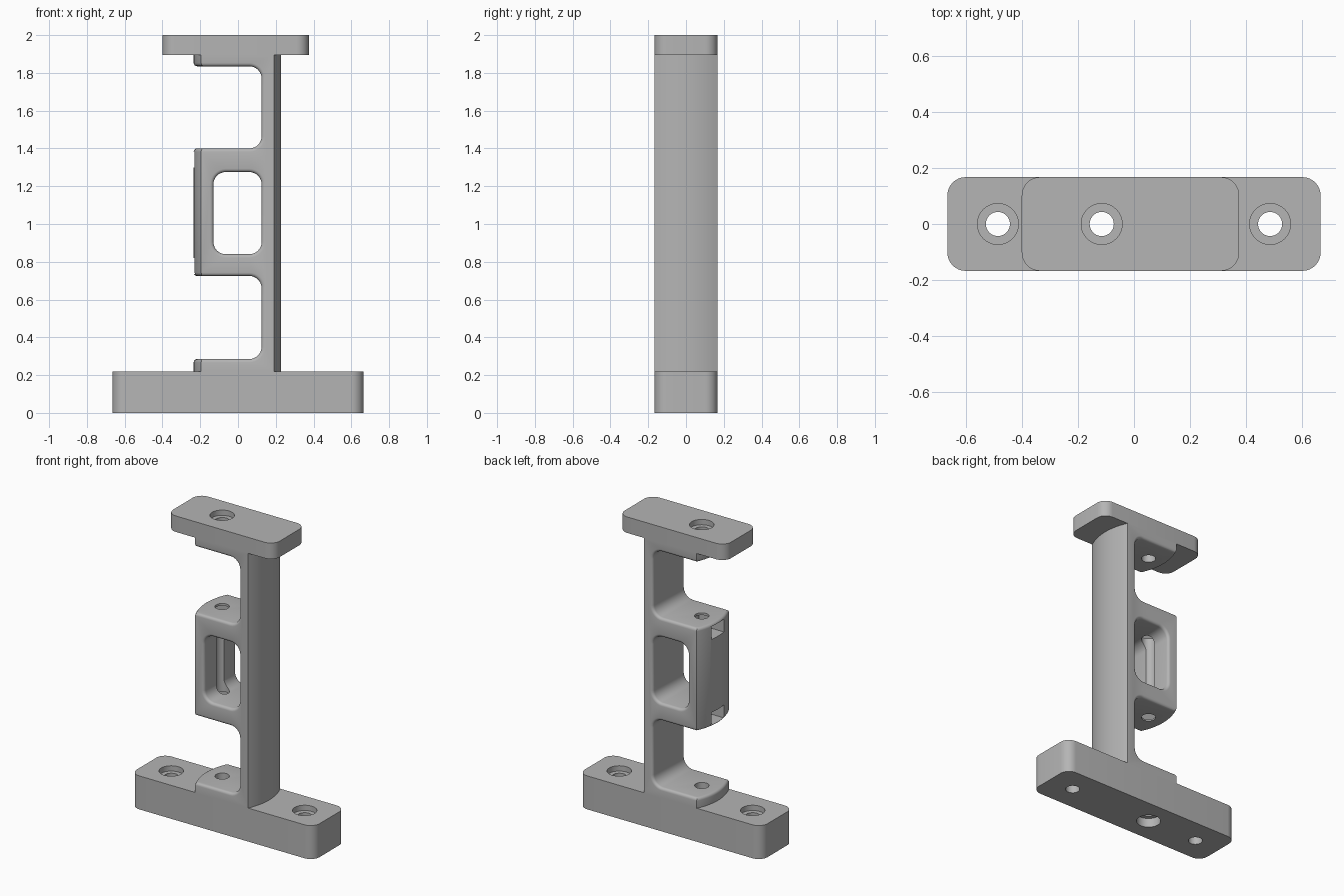
import bpy, bmesh, math
from mathutils import Vector

if "Cube" in bpy.data.objects:
    bpy.data.objects.remove(bpy.data.objects["Cube"])

HALF = 0.167                 # half depth of every part
BORE_X = -0.115              # axis of the long vertical bore
grey = bpy.data.materials.new("grey")
grey.diffuse_color = (0.46, 0.46, 0.46, 1)
grey.use_nodes = True
grey.node_tree.nodes["Principled BSDF"].inputs["Base Color"].default_value = grey.diffuse_color


def rounded_rect(x0, x1, y0, y1, r, n=8):
    """Counter-clockwise outline with rounded corners."""
    pts = []
    corners = [(x1 - r, y1 - r), (x0 + r, y1 - r), (x0 + r, y0 + r), (x1 - r, y0 + r)]
    for k, (cx, cy) in enumerate(corners):
        for i in range(n + 1):
            a = (k + i / n) * math.pi / 2
            pts.append((cx + r * math.cos(a), cy + r * math.sin(a)))
    return pts


def circle(cx, cy, r, n=40):
    return [(cx + r * math.cos(2 * math.pi * i / n), cy + r * math.sin(2 * math.pi * i / n))
            for i in range(n)]


def prism(name, outline, lo, hi, along_y=False):
    """Extrude an outline along z, or an x-z outline along y."""
    bm = bmesh.new()
    place = (lambda u, v, w: (u, w, v)) if along_y else (lambda u, v, w: (u, v, w))
    a = [bm.verts.new(place(u, v, lo)) for u, v in outline]
    b = [bm.verts.new(place(u, v, hi)) for u, v in outline]
    bm.faces.new(a)
    bm.faces.new(b)
    for i in range(len(a)):
        j = (i + 1) % len(a)
        bm.faces.new((a[i], a[j], b[j], b[i]))
    bmesh.ops.recalc_face_normals(bm, faces=bm.faces)
    mesh = bpy.data.meshes.new(name)
    bm.to_mesh(mesh)
    bm.free()
    mesh.materials.append(grey)
    ob = bpy.data.objects.new(name, mesh)
    bpy.context.collection.objects.link(ob)
    return ob


def activate(ob):
    bpy.ops.object.select_all(action='DESELECT')
    ob.select_set(True)
    bpy.context.view_layer.objects.active = ob


def cut(ob, cutter):
    """Subtract a cutter and remove it."""
    mod = ob.modifiers.new("cut", 'BOOLEAN')
    mod.operation, mod.solver, mod.object = 'DIFFERENCE', 'EXACT', cutter
    activate(ob)
    bpy.ops.object.modifier_apply(modifier=mod.name)
    bpy.data.objects.remove(cutter, do_unlink=True)


def drill(ob, x, r, lo, hi):
    cut(ob, prism("drill", circle(x, 0, r), lo, hi))


# Base plate: two screw holes from above, one bore counterbored from below
base = prism("base_plate", rounded_rect(-0.665, 0.665, -HALF, HALF, 0.065), 0, 0.22)
for x in (-0.485, 0.485):
    drill(base, x, 0.043, -0.1, 0.4)
    drill(base, x, 0.073, 0.185, 0.4)
drill(base, BORE_X, 0.043, -0.1, 0.4)
drill(base, BORE_X, 0.073, -0.1, 0.06)

# Top plate with counterbored hole
top = prism("top_plate", rounded_rect(-0.4, 0.375, -HALF, HALF, 0.065), 1.895, 2.0)
drill(top, BORE_X, 0.043, 1.8, 2.1)
drill(top, BORE_X, 0.073, 1.965, 2.1)


# Upright frame: plan outline with bowed left and right ends
def bow(x_edge, x_mid, n=16):
    sag = abs(x_mid - x_edge)
    rad = (HALF ** 2 + sag ** 2) / (2 * sag)
    half = math.asin(HALF / rad)
    side = 1 if x_mid > 0 else -1
    return [(x_mid + side * (rad * math.cos(a) - rad), side * rad * math.sin(a))
            for a in (half * (2 * i / n - 1) for i in range(n + 1))]


frame = prism("upright_frame", bow(0.19, 0.228) + bow(-0.195, -0.235), 0.22, 1.895)

# Two open notches and the central window
for x0, z0, z1 in ((-0.6, 0.285, 0.725), (-0.6, 1.4, 1.835), (-0.13, 0.84, 1.275)):
    cut(frame, prism("opening", rounded_rect(x0, 0.125, z0, z1, 0.065), -0.4, 0.4, True))

# Round over the rims of the openings
bm = bmesh.new()
bm.from_mesh(frame.data)
bmesh.ops.remove_doubles(bm, verts=bm.verts, dist=1e-5)
rims = []
for e in bm.edges:
    p, q = e.verts[0].co, e.verts[1].co
    mid = (p + q) / 2
    upright = abs((q - p).normalized().z) > 0.99
    if (len(e.link_faces) == 2 and e.calc_face_angle() > 0.85
            and 0.23 < mid.z < 1.885 and not (upright and abs(mid.x) > 0.18)):
        rims.append(e)
bmesh.ops.bevel(bm, geom=rims, offset=0.018, offset_type='OFFSET', segments=4,
                profile=0.5, affect='EDGES', clamp_overlap=False)
bmesh.ops.recalc_face_normals(bm, faces=bm.faces)
bm.to_mesh(frame.data)
bm.free()

# Vertical bore, then the nut pockets opening on the left end
drill(frame, BORE_X, 0.043, 0.1, 2.1)
for z0, z1 in ((0.735, 0.82), (1.3, 1.385)):
    cut(frame, prism("nut_pocket", [(-0.4, z0), (-0.05, z0), (-0.05, z1), (-0.4, z1)],
                     -0.065, 0.065, True))

for ob in (base, top, frame):
    activate(ob)
    bpy.ops.object.shade_smooth_by_angle(angle=math.radians(30))
